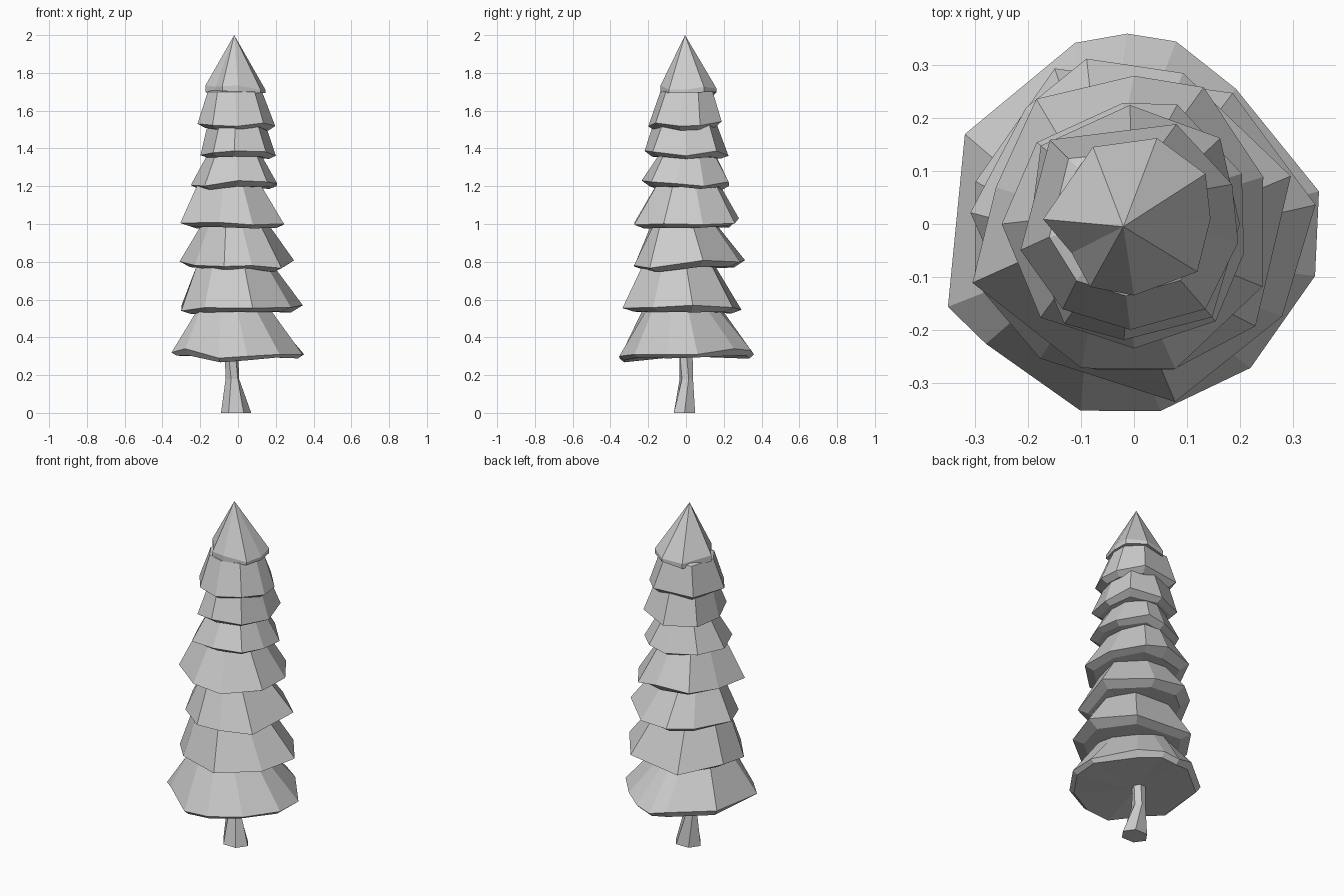
import bpy, bmesh, math, random

if "Cube" in bpy.data.objects:
    bpy.data.objects.remove(bpy.data.objects["Cube"])

random.seed(4)


def material(name, c):
    m = bpy.data.materials.new(name)
    m.diffuse_color = (c, c, c, 1)
    m.use_nodes = True
    m.node_tree.nodes["Principled BSDF"].inputs["Base Color"].default_value = m.diffuse_color
    return m


GREY = material("plain grey", 0.6)


def ring(bm, pts):
    return [bm.verts.new(p) for p in pts]


def bridge(bm, low, high):
    n = len(low)
    for i in range(n):
        j = (i + 1) % n
        bm.faces.new((low[i], low[j], high[j], high[i]))


def finish(bm, name):
    bmesh.ops.recalc_face_normals(bm, faces=bm.faces)
    me = bpy.data.meshes.new(name)
    bm.to_mesh(me)
    bm.free()
    me.materials.append(GREY)
    ob = bpy.data.objects.new(name, me)
    bpy.context.collection.objects.link(ob)


def tier(name, z, top_z, ratio, centre, rim, lip=0.02, inset=0.82, tilt=0, apex=False):
    """Faceted skirt of branches; rim lists (angle in degrees, radius, optional height offset)."""
    cx, cy = centre
    bm = bmesh.new()
    edge, under, upper = [], [], []
    for deg, r, *dz in rim:
        c, s = math.cos(math.radians(deg)), math.sin(math.radians(deg))
        h = z + tilt * r * s + (dz[0] if dz else random.uniform(-0.015, 0.015))
        edge.append((r * c, r * s, h))
        under.append((r * c * inset, r * s * inset, min(h, z) - lip * random.uniform(0.7, 1.2)))
        q = r * ratio * random.uniform(0.92, 1.08)
        upper.append((cx + q * c, cy + q * s, top_z))
    e, u = ring(bm, edge), ring(bm, under)
    bridge(bm, u, e)
    base = bm.verts.new((cx, cy, z - lip))
    n = len(e)
    for i in range(n):
        bm.faces.new((base, u[(i + 1) % n], u[i]))
    if apex:
        tip = bm.verts.new((cx, cy, top_z))
        for i in range(n):
            bm.faces.new((e[i], e[(i + 1) % n], tip))
    else:
        # shoulder ring, then a low peak that plugs into the tier above
        t = ring(bm, upper)
        bridge(bm, e, t)
        peak = bm.verts.new((cx, cy, top_z + 0.06))
        for i in range(n):
            bm.faces.new((t[i], t[(i + 1) % n], peak))
    finish(bm, name)


# Branch tiers, from the ground up
tier("branches_1", .32, .535, .58, (-.03, -.02),
     [(10, .355, -.01), (53, .32, .02), (77, .354, .01), (92, .36, -.01),
      (108, .36, .015), (152, .362, .015), (204, .385, 0), (219, .36, .02),
      (254, .367, -.03), (278, .357, -.02), (309, .35, -.01), (344, .356, -.01)],
     .02, .93)
tier("branches_2", .555, .775, .64, (-.015, -.02),
     [(6, .345, .015), (53, .31), (117, .33), (165, .31), (200, .32, -.015),
      (235, .31), (283, .345, 0), (328, .33)])
tier("branches_3", .79, .99, .60, (-.02, -.02),
     [(17, .31, .01), (72, .30), (106, .325), (133, .30), (176, .31, .01),
      (215, .28), (255, .285), (285, .285), (320, .30)], .02, tilt=.08)
tier("branches_4", 1.005, 1.205, .60, (-.02, 0),
     [(20, .26), (63, .29), (90, .28, .025), (128, .30), (165, .27),
      (200, .325, 0), (250, .29), (286, .285), (334, .27)])
tier("branches_5", 1.215, 1.365, .65, (-.01, .01),
     [(25, .225), (70, .24), (95, .23), (140, .24), (180, .25), (225, .25),
      (270, .235), (310, .24), (345, .215)], .02)
tier("branches_6", 1.375, 1.525, .76, (0, 0),
     [(0, .2), (45, .23), (92, .225), (140, .23), (187, .2), (235, .23),
      (265, .22), (310, .23)], .018)
tier("branches_7", 1.53, 1.70, .68, (-.01, .01),
     [(22, .20), (67, .205), (135, .225), (193, .22), (230, .21), (268, .20),
      (310, .21), (350, .2)])
tier("tree_top", 1.725, 2.0, 1, (-.02, -.005),
     [(4, .145), (35, .165), (75, .168), (118, .165), (177, .172), (205, .13),
      (235, .145), (270, .135), (323, .15)], .025, 1.0, apex=True)

# Trunk: flared foot, thin neck, hidden end inside the lowest tier
bm = bmesh.new()
rows = []
for z, cx, cy, rx, ry, turn in [(0, -.01, -.008, .08, .065, 0),
                                (.18, -.03, .002, .038, .036, 20),
                                (.34, -.035, 0, .036, .04, 0)]:
    rows.append(ring(bm, [(cx + rx * math.cos(math.radians(60 * k + turn)),
                           cy + ry * math.sin(math.radians(60 * k + turn)), z)
                          for k in range(6)]))
bridge(bm, rows[0], rows[1])
bridge(bm, rows[1], rows[2])
bm.faces.new(rows[0])
bm.faces.new(rows[2])
finish(bm, "trunk")
